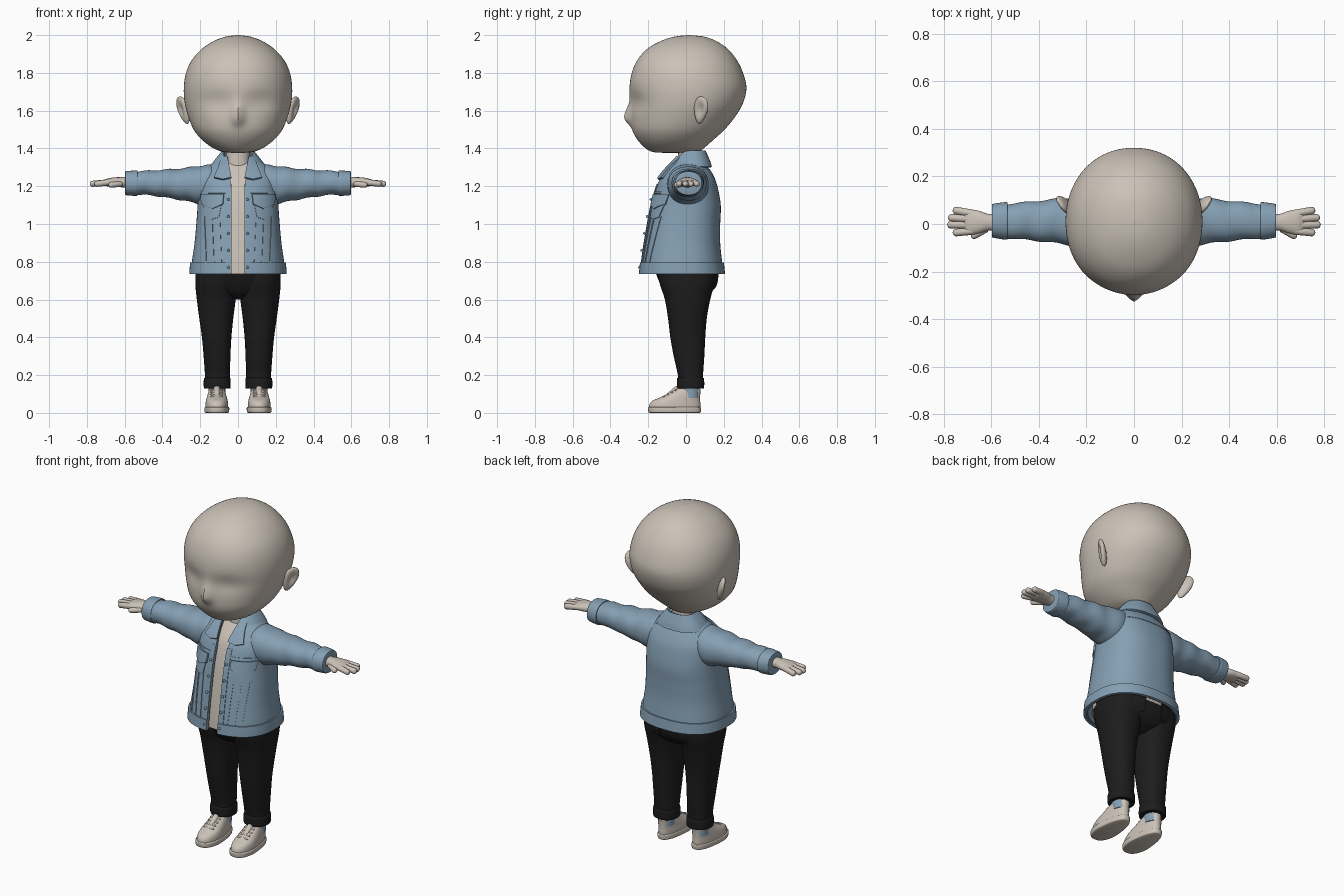
import bpy, bmesh, math
from mathutils import Vector, Matrix

if "Cube" in bpy.data.objects:
    bpy.data.objects.remove(bpy.data.objects["Cube"])

def material(name, rgb):
    m = bpy.data.materials.new(name)
    m.diffuse_color = (*rgb, 1)
    m.use_nodes = True
    m.node_tree.nodes["Principled BSDF"].inputs["Base Color"].default_value = m.diffuse_color
    return m

BEIGE = material("warm beige", (0.60, 0.54, 0.475))
DENIM = material("denim blue", (0.235, 0.35, 0.455))
BLACK = material("black cloth", (0.012, 0.012, 0.012))

def finish(name, bm, mat, thick=0):
    bmesh.ops.recalc_face_normals(bm, faces=bm.faces)
    me = bpy.data.meshes.new(name)
    bm.to_mesh(me)
    bm.free()
    ob = bpy.data.objects.new(name, me)
    bpy.context.collection.objects.link(ob)
    me.materials.append(mat)
    if thick:
        mod = ob.modifiers.new("thickness", 'SOLIDIFY')
        mod.thickness, mod.offset = thick, 0
    return ob

def spline(rows, k=5):
    out, n = [], len(rows)
    for i in range(n - 1):
        p = [rows[max(0, min(n - 1, i + d))] for d in (-1, 0, 1, 2)]
        for j in range(k):
            t = j / k
            out.append([0.5 * (2*b + (c - a)*t + (2*a - 5*b + 4*c - d)*t*t + (3*b - a - 3*c + d)*t**3)
                        for a, b, c, d in zip(*p)])
    return out + [list(rows[-1])]

def oval(r, lo, hi, th, n):
    s, c = math.sin(th), math.cos(th)
    e = 2 / n
    return (r * math.copysign(abs(s)**e, s),
            (lo + hi) / 2 - (hi - lo) / 2 * math.copysign(abs(c)**e, c))

def bridge(bm, rings, closed):
    for a, b in zip(rings, rings[1:]):
        for i in range(len(a) if closed else len(a) - 1):
            j = (i + 1) % len(a)
            bm.faces.new((a[i], a[j], b[j], b[i]))

# Loft of ovals; row = (position, centre, half width, low y, high y)
def loft(name, rows, mat, side=1, axis='z', n=2.2, seg=40, k=5, warp=None):
    bm, rings = bmesh.new(), []
    for t, c, r, lo, hi in spline(rows, k):
        ring = []
        for i in range(seg):
            a, y = oval(max(r, .002), lo, hi, 2 * math.pi * i / seg, n)
            p = Vector((c + a, y, t) if axis == 'z' else (t, y, c + a))
            if warp:
                p = warp(p)
            p.x *= side
            ring.append(bm.verts.new(p))
        rings.append(ring)
    bridge(bm, rings, True)
    bm.faces.new(rings[0])
    bm.faces.new(rings[-1])
    return finish(name, bm, mat)

# Rounded rod between two points
def capsule(name, a, b, r, mat, side=1):
    a, b = Vector(a), Vector(b)
    bm = bmesh.new()
    bmesh.ops.create_uvsphere(bm, u_segments=16, v_segments=10, radius=r)
    for v in bm.verts:
        if v.co.z > 1e-5:
            v.co.z += (b - a).length
        v.co = (b - a).to_track_quat('Z', 'Y') @ v.co + a
        v.co.x *= side
    return finish(name, bm, mat)

def lookup(rows, z):
    for a, b in zip(rows, rows[1:]):
        if z <= b[0]:
            t = max(0, (z - a[0]) / (b[0] - a[0]))
            return [p + (q - p) * t for p, q in zip(a, b)]
    return rows[-1]

# Open-fronted garment shell
def shell(name, rows, z0, z1, gap, off, thick, mat, n=2.4, seg=72, steps=40):
    bm, rings = bmesh.new(), []
    for k in range(steps + 1):
        z = z0 + (z1 - z0) * k / steps
        _, _, r, lo, hi = lookup(rows, z)
        r, lo, hi = r + off, lo - off, hi + off
        t0 = math.asin(min(.95, (gap(z) / r) ** (n / 2)))
        rings.append([bm.verts.new((*oval(r, lo, hi, t0 + (2*math.pi - 2*t0) * i / seg, n), z))
                      for i in range(seg + 1)])
    bridge(bm, rings, False)
    return finish(name, bm, mat, thick)

# Thin cloth panel laid on a garment's front (face -1) or back (face 1)
def patch(name, rows, zt, zb, xt, xb, mat, side=1, face=-1, dip=0, off=.006, thick=.009, n=2.4):
    bm, grid = bmesh.new(), []
    for i in range(11):
        v, line = i / 10, []
        for j in range(13):
            u = j / 12
            x = (xt[0] + (xt[1]-xt[0])*u) * (1-v) + (xb[0] + (xb[1]-xb[0])*u) * v
            z = zt + (zb - zt) * v - dip * v * (1 - abs(2*u - 1))
            _, _, r, lo, hi = lookup(rows, z)
            h = (1 - min(.98, abs(x) / r) ** n) ** (1 / n)
            y = (lo + hi) / 2 + face * ((hi - lo) / 2 * h + off)
            line.append(bm.verts.new((x * side, y, z)))
        grid.append(line)
    bridge(bm, grid, False)
    return finish(name, bm, mat, thick)

# Head with nose and eye hollows
def face_shape(p):
    if p.y < -.1:
        dz = .075 if p.z > 1.56 else .035
        p.y -= .037 * math.exp(-(p.x/.03)**2 - ((p.z-1.56)/dz)**2)
        p.y += .014 * math.exp(-((abs(p.x)-.12)/.08)**2 - ((p.z-1.65)/.06)**2)
    return p

loft("head", [(1.376, 0, .01, -.08, -.06), (1.379, 0, .06, -.16, .03), (1.388, 0, .10, -.195, .075),
     (1.41, 0, .145, -.225, .105), (1.45, 0, .195, -.26, .15), (1.50, 0, .235, -.284, .205),
     (1.57, 0, .264, -.291, .262), (1.64, 0, .282, -.292, .302), (1.72, 0, .287, -.299, .32),
     (1.80, 0, .275, -.287, .302), (1.87, 0, .243, -.256, .268), (1.93, 0, .188, -.202, .218),
     (1.97, 0, .125, -.13, .157), (1.992, 0, .065, -.06, .095), (2.0, 0, .005, .01, .02)],
     BEIGE, n=2.1, seg=96, warp=face_shape)
loft("neck", [(1.2, 0, .075, -.06, .09), (1.3, 0, .066, -.045, .085), (1.42, 0, .062, -.04, .08)], BEIGE)

# Jacket and torso outlines
COAT = spline([(.735, 0, .248, -.24, .197), (.80, 0, .243, -.234, .19), (.90, 0, .229, -.22, .18),
               (1.0, 0, .220, -.203, .18), (1.1, 0, .213, -.184, .183), (1.2, 0, .212, -.155, .165),
               (1.25, 0, .20, -.128, .145), (1.30, 0, .16, -.088, .115), (1.33, 0, .118, -.06, .10),
               (1.36, 0, .085, -.04, .09)])
loft("torso", [(z, c, r - .03, lo + .035, hi - .03) for z, c, r, lo, hi in COAT[::5]], BEIGE, n=2.4)

def gap(z):
    return .035 + max(0, z - 1.2) * .17

shell("jacket_body", COAT, .74, 1.355, gap, -.006, .014, DENIM)
shell("jacket_hem", COAT, .735, .795, gap, .002, .016, DENIM, steps=4)
COLLAR = [(1.295, 0, .145, -.075, .132), (1.33, 0, .122, -.065, .122), (1.385, 0, .078, -.035, .098)]
shell("collar_back", COLLAR, 1.30, 1.385, lambda z: .074, 0, .014, DENIM, steps=8)
patch("back_yoke", COAT, 1.29, 1.235, (-.13, .13), (-.19, .19), DENIM, face=1, off=0, thick=.008)

for s, tag in ((1, "left"), (-1, "right")):
    # Jacket front details
    patch(tag + "_collar_flap", COAT, 1.355, 1.245, (.055, .083), (.035, .125), DENIM, s, dip=.01, off=.014, thick=.012)
    patch(tag + "_placket", COAT, 1.21, .79, (.036, .066), (.036, .066), DENIM, s, off=.001)
    patch(tag + "_chest_seam", COAT, 1.172, 1.162, (.066, .2), (.066, .2), DENIM, s, off=.001)
    patch(tag + "_pocket_flap", COAT, 1.155, 1.105, (.075, .195), (.08, .19), DENIM, s, dip=.025, off=.007, thick=.012)
    patch(tag + "_pocket", COAT, 1.12, 1.035, (.083, .187), (.1, .172), DENIM, s, dip=.01, off=.001)
    for i, x in enumerate((.085, .125, .165)):
        patch(f"{tag}_front_seam_{i}", COAT, 1.04, .79, (x + .01, x + .016), (x, x + .006), DENIM, s, off=0)
    for i, z in enumerate((.77, .86, .95, 1.04, 1.13)):
        y = lookup(COAT, z)[3] - .007
        capsule(f"{tag}_button_{i}", (.051, y, z), (.051, y - .002, z), .007, DENIM, s)

    # Sleeve and cuff
    def wrinkle(p):
        p.z += .003 * math.sin(55 * p.x + 14 * p.y)
        p.y += .003 * math.sin(48 * p.x + 9 * p.z)
        return p
    loft(tag + "_sleeve", [(.08, 1.215, .08, -.08, .10), (.15, 1.213, .10, -.098, .118),
         (.21, 1.207, .100, -.10, .116), (.28, 1.21, .087, -.088, .11), (.36, 1.213, .077, -.076, .102),
         (.45, 1.217, .067, -.067, .092), (.55, 1.217, .06, -.058, .083)], DENIM, s, 'x', warp=wrinkle)
    loft(tag + "_sleeve_cuff", [(.533, 1.216, .061, -.06, .085), (.537, 1.216, .067, -.066, .092),
         (.59, 1.216, .064, -.058, .085), (.597, 1.216, .059, -.054, .08)], DENIM, s, 'x')

    # Hand with four fingers and thumb
    loft(tag + "_palm", [(.56, 1.221, .028, -.03, .042), (.61, 1.221, .027, -.028, .042),
         (.65, 1.222, .025, -.039, .055), (.69, 1.22, .021, -.046, .061),
         (.712, 1.218, .013, -.035, .05)], BEIGE, s, 'x', seg=28)
    for i, (y0, y1, x1) in enumerate(((.044, .056, .745), (.02, .026, .765), (-.005, -.003, .768), (-.029, -.036, .745))):
        capsule(f"{tag}_finger_{i}", (.68, y0, 1.221), (x1, y1, 1.213), .0165, BEIGE, s)
    capsule(tag + "_thumb", (.625, -.022, 1.212), (.67, -.048, 1.207), .0155, BEIGE, s)

    # Ear: dished, tapered and flared backward
    bm = bmesh.new()
    bmesh.ops.create_uvsphere(bm, u_segments=40, v_segments=24, radius=1)
    for v in bm.verts:
        x, y, z = v.co
        dish = .8 * math.exp(-((y - .05)**2 + (z - .1)**2) / .28) if x > 0 else 0
        v.co = Vector((.022 * (x - dish), .05 * y * (.8 + .25 * z), .076 * z))
        v.co = Matrix.Rotation(-.55, 3, 'Z') @ Matrix.Rotation(-.28, 3, 'X') @ Matrix.Rotation(.2, 3, 'Y') @ v.co
        v.co += Vector((.29, .078, 1.602))
        v.co.x *= s
    finish(tag + "_ear", bm, BEIGE)

# Trousers
HIPS = spline([(.60, 0, .06, -.05, .07), (.63, 0, .15, -.10, .125), (.68, 0, .215, -.135, .158),
               (.74, 0, .225, -.16, .165), (.79, 0, .215, -.178, .16)])
loft("trouser_hips", HIPS[::5], BLACK, n=2.4)
for s, tag in ((1, "left"), (-1, "right")):
    loft(tag + "_trouser_leg", [(.14, .109, .066, -.04, .088), (.2, .109, .066, -.043, .09),
         (.3, .111, .071, -.065, .097), (.4, .113, .078, -.083, .102), (.5, .115, .09, -.095, .11),
         (.6, .115, .103, -.112, .128), (.68, .114, .112, -.138, .15), (.74, .113, .111, -.15, .155)], BLACK, s, n=2.3)
    loft(tag + "_trouser_cuff", [(.13, .11, .066, -.042, .09), (.134, .11, .071, -.048, .096),
         (.178, .11, .071, -.048, .096), (.186, .11, .066, -.043, .091)], BLACK, s)
    patch(tag + "_back_pocket", HIPS, .745, .665, (.055, .16), (.062, .15), BLACK, s, face=1, dip=.02, off=.004, thick=.01)
    loft(tag + "_sock", [(.08, .112, .045, -.03, .07), (.15, .112, .045, -.03, .07)], DENIM, s)

    # Shoe
    def taper(p):
        p.x = .112 + (p.x - .112) * (1 - .22 * max(0, min(1, (p.y + .1) / .15)))
        return p
    loft(tag + "_shoe_sole", [(0, .112, .060, -.192, .072), (.005, .112, .066, -.199, .078),
         (.026, .112, .067, -.201, .08), (.031, .112, .063, -.197, .076)], BEIGE, s, n=2.5, warp=taper)
    loft(tag + "_shoe_upper", [(.02, .112, .062, -.196, .075), (.045, .112, .062, -.193, .076),
         (.065, .112, .06, -.175, .075), (.085, .112, .057, -.13, .075), (.105, .112, .053, -.09, .076),
         (.122, .112, .049, -.062, .078), (.128, .112, .043, -.05, .072)], BEIGE, s, n=2.3, warp=taper)
    capsule(tag + "_shoe_tongue", (.112, -.085, .092), (.112, -.048, .125), .018, BEIGE, s)
    for i in range(4):
        y, z = -.125 + .021 * i, .088 + .0115 * i
        capsule(f"{tag}_lace_{i}", (.084, y + .008, z - .002), (.14, y + .008, z - .002), .0055, BEIGE, s)

# Apply thickness and smooth everything
bpy.ops.object.select_all(action='SELECT')
bpy.context.view_layer.objects.active = bpy.data.objects["head"]
bpy.ops.object.convert(target='MESH')
bpy.ops.object.shade_smooth_by_angle(angle=math.radians(40))
